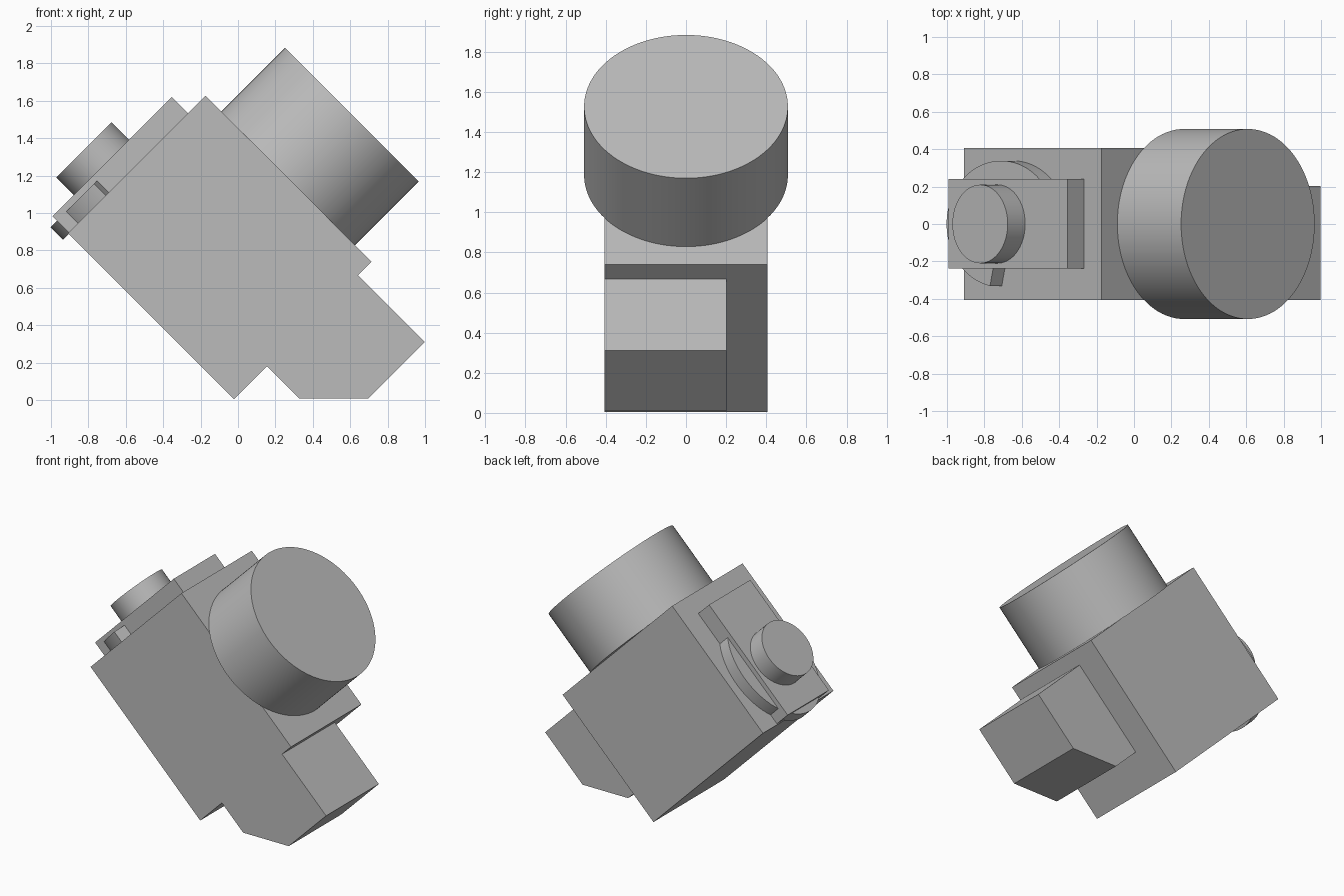
import bpy, bmesh
from math import cos, sin, pi, radians
from mathutils import Matrix, Vector

cube = bpy.data.objects.get("Cube")
if cube:
    bpy.data.objects.remove(cube, do_unlink=True)

grey = bpy.data.materials.new("light grey")
grey.use_nodes = True
colour = (0.5, 0.5, 0.5, 1)
grey.diffuse_color = colour
grey.node_tree.nodes["Principled BSDF"].inputs["Base Color"].default_value = colour

# The body is modelled upright, then every part leans back by the same tilt
TILT = Matrix.Rotation(radians(-45), 4, 'Y')


def extrude(name, outline, depth, smooth=False):
    """Extrude a closed outline of 3D points along depth, then tilt it."""
    bm = bmesh.new()
    face = bm.faces.new([bm.verts.new(p) for p in outline])
    result = bmesh.ops.extrude_face_region(bm, geom=[face], use_keep_orig=True)
    moved = [v for v in result["geom"] if isinstance(v, bmesh.types.BMVert)]
    bmesh.ops.translate(bm, verts=moved, vec=depth)
    bmesh.ops.recalc_face_normals(bm, faces=bm.faces)
    bm.transform(TILT)
    mesh = bpy.data.meshes.new(name)
    bm.to_mesh(mesh)
    bm.free()
    mesh.materials.append(grey)
    obj = bpy.data.objects.new(name, mesh)
    bpy.context.collection.objects.link(obj)
    if smooth:
        bpy.ops.object.select_all(action='DESELECT')
        obj.select_set(True)
        bpy.context.view_layer.objects.active = obj
        bpy.ops.object.shade_smooth_by_angle(angle=radians(30))
    return obj


def box(name, x, y, z):
    base = [(x[i], y[j], z[0]) for i, j in ((0, 0), (1, 0), (1, 1), (0, 1))]
    return extrude(name, base, Vector((0, 0, z[1] - z[0])))


def arc(cx, z, rx, ry, start=0, end=2 * pi, n=96):
    return [(cx + rx * cos(start + (end - start) * i / n),
             ry * sin(start + (end - start) * i / n), z) for i in range(n)]


# Main housing
box("housing", (-0.012, 1.028), (-0.407, 0.407), (0.018, 1.273))

# Side grip with one chamfered corner
grip = [(0.926, 0.018), (0.926, -0.486), (0.498, -0.486), (0.237, -0.225), (0.237, 0.018)]
extrude("grip", [(x, -0.407, z) for x, z in grip], Vector((0, 0.61, 0)))

# Large barrel on the upper face
barrel = [(1.028, y, 0.649 + x) for x, y, _ in arc(0, 0, 0.505, 0.508)]
extrude("barrel", barrel, Vector((0.482, 0, 0)), True)

# Raised plate and its round knob
box("top_plate", (-0.006, 0.895), (-0.237, 0.24), (1.273, 1.396))
extrude("knob", arc(0.364, 1.396, 0.209, 0.21), Vector((0, 0, 0.132)), True)

# Oval dial under the plate, with one open sector
dial = arc(0.357, 1.267, 0.412, 0.338, 0, radians(261)) + [(0.357, 0, 1.267)]
extrude("dial", dial, Vector((0, 0, 0.095)), True)
